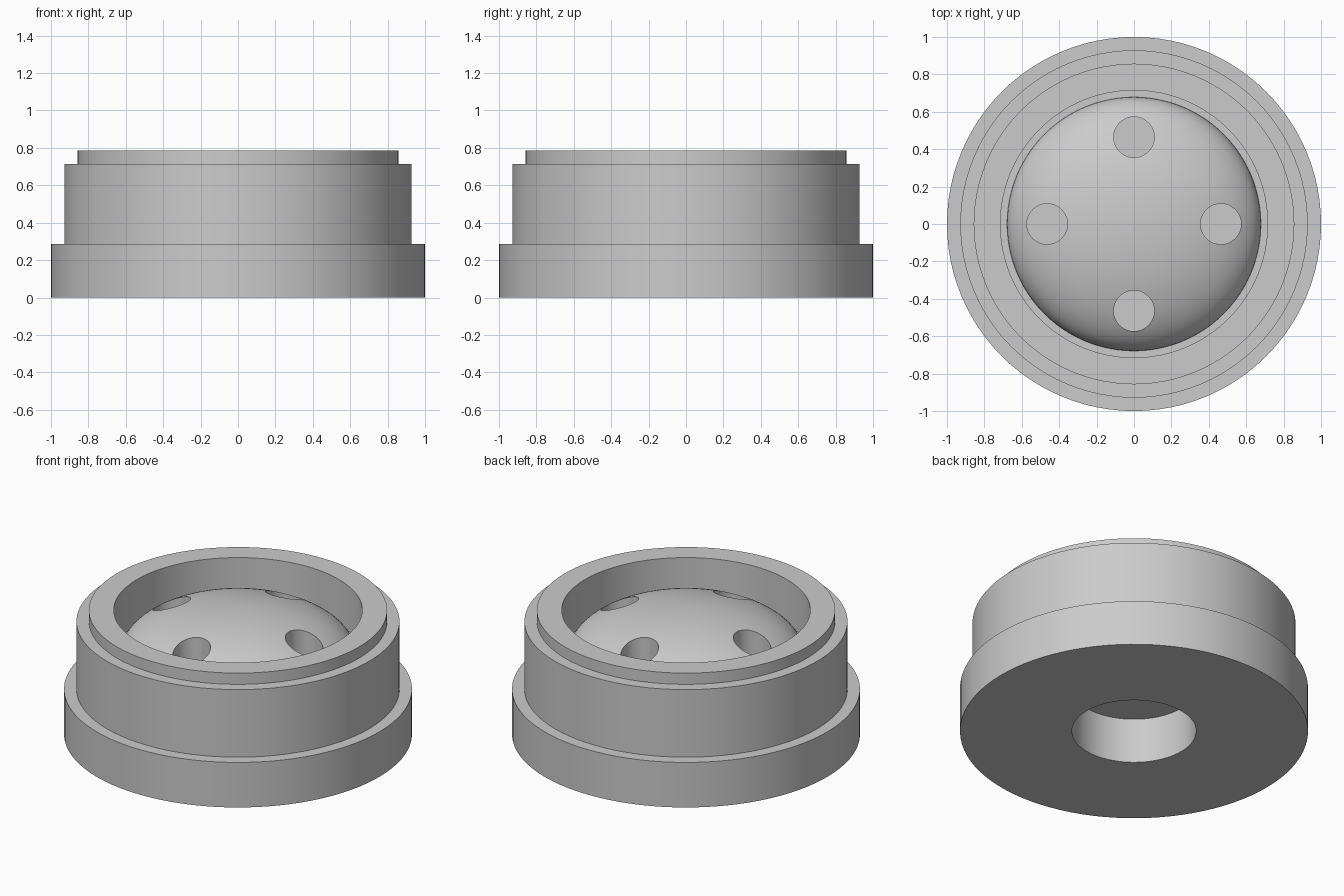
import bpy, bmesh, math
from mathutils import Vector

if "Cube" in bpy.data.objects:
    bpy.data.objects.remove(bpy.data.objects["Cube"])

SEGMENTS = 96
U = 1 / 14  # design unit: the base flange radius is 14 units

grey = bpy.data.materials.new("plain grey")
grey.diffuse_color = (0.6, 0.6, 0.6, 1)
grey.use_nodes = True
grey.node_tree.nodes["Principled BSDF"].inputs["Base Color"].default_value = grey.diffuse_color


def lathe(name, profile):
    """Spin a radius/height profile (in units) around z."""
    bm = bmesh.new()
    verts = [bm.verts.new((r * U, 0, z * U)) for r, z in profile]
    edges = [bm.edges.new(pair) for pair in zip(verts, verts[1:])]
    bmesh.ops.spin(bm, geom=verts + edges, cent=(0, 0, 0), axis=(0, 0, 1),
                   angle=math.tau, steps=SEGMENTS, use_duplicate=False)
    bmesh.ops.remove_doubles(bm, verts=bm.verts, dist=1e-5)
    bmesh.ops.dissolve_degenerate(bm, edges=bm.edges, dist=1e-6)
    bmesh.ops.recalc_face_normals(bm, faces=bm.faces)
    mesh = bpy.data.meshes.new(name)
    bm.to_mesh(mesh)
    bm.free()
    mesh.materials.append(grey)
    obj = bpy.data.objects.new(name, mesh)
    bpy.context.collection.objects.link(obj)
    return obj


def smooth(obj):
    bpy.ops.object.select_all(action='DESELECT')
    obj.select_set(True)
    bpy.context.view_layer.objects.active = obj
    bpy.ops.object.shade_smooth_by_angle(angle=math.radians(30))


# Stepped housing with a blind bore below and a round recess above
housing = lathe("housing", [
    (0, 4), (5, 4), (5, 0), (14, 0), (14, 4), (13, 4), (13, 10),
    (12, 10), (12, 11), (10, 11), (10, 7), (0, 7)])
smooth(housing)

# Flattened dome sitting in the recess
STEPS = 24
arc = [(9.5 * math.cos(i * math.pi / 2 / STEPS), 7 + 4 * math.sin(i * math.pi / 2 / STEPS))
       for i in range(STEPS)]
dome = lathe("dome", [(0, 7)] + arc + [(0, 11)])

# Four vertical holes drilled through the dome
cutters = []
for i in range(4):
    a = i * math.pi / 2
    bpy.ops.mesh.primitive_cylinder_add(
        vertices=48, radius=1.52 * U, depth=8 * U,
        location=(6.5 * U * math.cos(a), 6.5 * U * math.sin(a), 9 * U))
    cutter = bpy.context.object
    cutter.name = f"hole_cutter_{i + 1}"
    cutter.hide_render = True
    cutters.append(cutter)
    mod = dome.modifiers.new("hole", 'BOOLEAN')
    mod.operation = 'DIFFERENCE'
    mod.solver = 'EXACT'
    mod.object = cutter

bpy.context.view_layer.objects.active = dome
for mod in list(dome.modifiers):
    bpy.ops.object.modifier_apply(modifier=mod.name)
for cutter in cutters:
    bpy.data.objects.remove(cutter)
smooth(dome)
